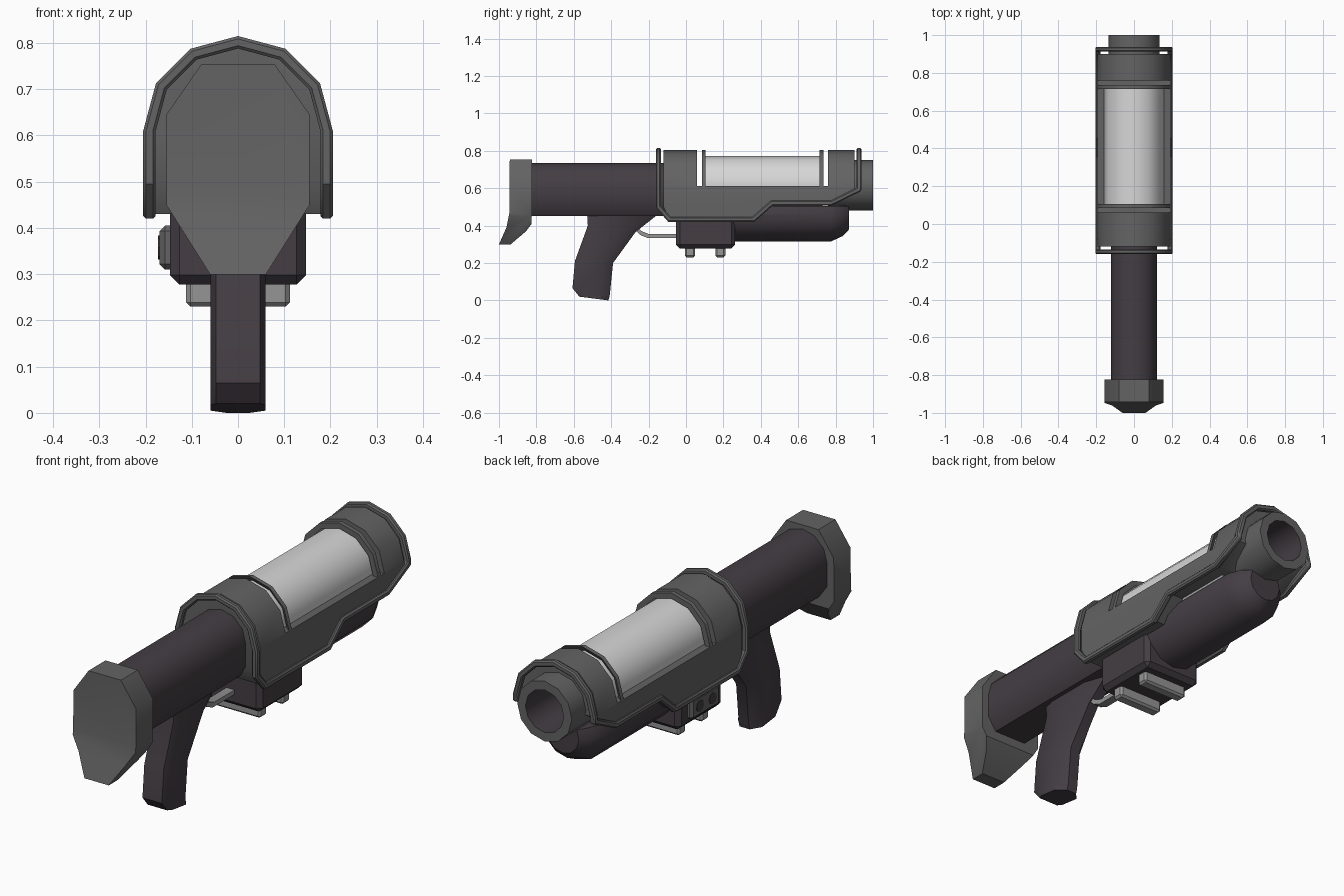
import bpy, bmesh, math

if "Cube" in bpy.data.objects:
    bpy.data.objects.remove(bpy.data.objects["Cube"])


def material(name, rgb):
    m = bpy.data.materials.new(name)
    m.diffuse_color = (*rgb, 1)
    m.use_nodes = True
    m.node_tree.nodes["Principled BSDF"].inputs["Base Color"].default_value = m.diffuse_color
    return m


GREY = material("mid grey", (0.125, 0.125, 0.125))
DARK = material("dark plum", (0.058, 0.048, 0.057))
GLASS = material("pale grey", (0.68, 0.68, 0.68))
METAL = material("light grey metal", (0.30, 0.30, 0.30))


def loft(name, rings, mat):
    """Solid through a list of equal-length rings, capped at both ends."""
    bm = bmesh.new()
    vs = [[bm.verts.new(p) for p in r] for r in rings]
    n = len(rings[0])
    for a, b in zip(vs, vs[1:]):
        for i in range(n):
            j = (i + 1) % n
            bm.faces.new((a[i], a[j], b[j], b[i]))
    bm.faces.new(vs[0])
    bm.faces.new(vs[-1])
    bmesh.ops.recalc_face_normals(bm, faces=bm.faces)
    me = bpy.data.meshes.new(name)
    bm.to_mesh(me)
    bm.free()
    me.materials.append(mat)
    ob = bpy.data.objects.new(name, me)
    bpy.context.collection.objects.link(ob)
    return ob


def along_y(name, xz, y0, y1, mat):
    return loft(name, [[(x, y, z) for x, z in xz] for y in (y0, y1)], mat)


def along_x(name, yz, x0, x1, mat):
    return loft(name, [[(x, y, z) for y, z in yz] for x in (x0, x1)], mat)


def lathe(name, profile, cz, mat, n=12):
    ang = [2 * math.pi * i / n for i in range(n)]
    return loft(name, [[(r * math.cos(a), y, cz + r * math.sin(a)) for a in ang]
                       for y, r in profile], mat)


def box(name, x0, x1, y0, y1, z0, z1, mat, bev=0):
    ob = along_y(name, [(x0, z0), (x1, z0), (x1, z1), (x0, z1)], y0, y1, mat)
    if bev:
        bevel(ob, bev)
    return ob


def apply(ob, mod):
    bpy.context.view_layer.objects.active = ob
    bpy.ops.object.modifier_apply(modifier=mod.name)


def bevel(ob, w):
    m = ob.modifiers.new("bevel", 'BEVEL')
    m.width, m.segments, m.limit_method = w, 1, 'ANGLE'
    m.angle_limit = math.radians(50)
    apply(ob, m)


def cut(ob, op, other):
    m = ob.modifiers.new("cut", 'BOOLEAN')
    m.operation, m.object, m.solver = op, other, 'EXACT'
    apply(ob, m)
    bpy.data.objects.remove(other)


def arch(r, cz, low):
    """Half 12-gon on top, given right-side points below, mirrored."""
    top = [(r * math.cos(math.radians(a)), cz + r * math.sin(math.radians(a)))
           for a in range(0, 181, 30)]
    return top + [(-x, z) for x, z in low] + low[::-1]


# Rear tube
along_y("rear_tube", arch(0.122, 0.613, [(0.122, 0.51), (0.08, 0.45)]), -0.84, -0.1, DARK)

# Shoulder stock: front outline crossed with side profile
half = [(0.08, 0.753), (0.155, 0.645), (0.155, 0.45), (0.06, 0.25)]
half[3] = (0.06, 0.299)
stock = along_y("shoulder_stock", half + [(-x, z) for x, z in half[::-1]], -1.1, -0.7, GREY)
cut(stock, 'INTERSECT', along_x("stock_side", [
    (-0.942, 0.8), (-0.822, 0.8), (-0.825, 0.41), (-0.855, 0.37), (-0.937, 0.3), (-0.94, 0.28),
    (-1.0, 0.28), (-1.0, 0.3), (-0.96, 0.39), (-0.944, 0.47)], -0.3, 0.3, GREY))

# Shroud body with window cut out of its top
shroud = along_y("shroud", arch(0.193, 0.61, [(0.193, 0.35)]), -0.3, 1.2, GREY)
cut(shroud, 'INTERSECT', along_x("shroud_side", [
    (-0.12, 0.9), (-0.12, 0.50), (-0.085, 0.43), (0.365, 0.43), (0.465, 0.52),
    (0.778, 0.52), (0.90, 0.595), (0.90, 0.9)], -0.4, 0.4, GREY))
window = lathe("window_cutter", [(0.06, 0.225), (0.105, 0.168), (0.715, 0.168), (0.76, 0.225)],
               0.61, GREY)
# straight sides of the opening, outside the chamfered ends
cut(window, 'UNION', box("window_mid", -0.3, 0.3, 0.105, 0.715, 0.5, 0.9, GREY))
cut(window, 'INTERSECT', box("window_top", -0.5, 0.5, 0, 1, 0.611, 1, GREY))
cut(shroud, 'DIFFERENCE', window)
cut(shroud, 'DIFFERENCE', lathe("bore_cutter", [(0.78, 0.12), (1.1, 0.12)], 0.615, GREY))

# Raised rim around the shroud edge
rim = along_y("shroud_rim", arch(0.205, 0.61, [(0.205, 0.35)]), -0.3, 1.2, GREY)
cut(rim, 'INTERSECT', along_x("rim_outer", [
    (-0.16, 0.9), (-0.16, 0.495), (-0.095, 0.42), (0.365, 0.42), (0.465, 0.508),
    (0.78, 0.508), (0.938, 0.585), (0.938, 0.9)], -0.4, 0.4, GREY))
cut(rim, 'DIFFERENCE', along_x("rim_inner", [
    (-0.135, 1), (-0.135, 0.505), (-0.083, 0.447), (0.355, 0.447), (0.455, 0.534),
    (0.775, 0.534), (0.912, 0.602), (0.912, 1)], -0.5, 0.5, GREY))
cut(rim, 'DIFFERENCE', along_y("rim_hollow", arch(0.178, 0.61, [(0.178, 0.3)]), -0.5, 1.4, GREY))
bevel(rim, 0.006)

# Pale canister behind the window
lathe("canister", [(0.09, 0.158), (0.73, 0.158)], 0.615, GLASS)

# Muzzle with dark bore
muzzle = lathe("muzzle", [(0.76, 0.135), (1, 0.135), (1, 0.095), (0.79, 0.095)], 0.615, GREY)
muzzle.data.materials.append(DARK)
for p in muzzle.data.polygons:
    c = p.center
    if 0.77 < c.y < 0.99 and math.hypot(c.x, c.z - 0.615) < 0.1:
        p.material_index = 1

# Lower barrel, flattened under the muzzle
barrel = lathe("lower_barrel", [(0.0, 0.145), (0.775, 0.145), (0.84, 0.115), (0.872, 0.08)],
               0.46, DARK)
for v in barrel.data.vertices:
    v.co.z = min(v.co.z, 0.505)

# Receiver box with side panel, dots and two light bars
box("receiver", -0.147, 0.147, -0.053, 0.262, 0.278, 0.46, DARK, 0.02)
box("side_panel", -0.17, -0.13, 0.0, 0.2, 0.31, 0.405, GREY, 0.012)
for i, y in enumerate((0.055, 0.145)):
    along_x(f"panel_dot_{i}", [(y + 0.026 * math.cos(a * math.pi / 4),
                                0.358 + 0.026 * math.sin(a * math.pi / 4)) for a in range(8)],
            -0.173, -0.165, DARK)
for i, y in enumerate((-0.005, 0.157)):
    box(f"lower_bar_{i}", -0.112, 0.112, y, y + 0.053, 0.23, 0.30, METAL, 0.009)

# Trigger guard
path = [(-0.30, 0.42), (-0.275, 0.378), (-0.245, 0.35), (-0.205, 0.334), (-0.03, 0.334)]
along_x("trigger_guard", path + [(y + 0.008, z + 0.02) for y, z in path[::-1]],
        -0.02, 0.02, METAL)

# Pistol grip: rings given by rear and front points
section = [(0, 0.048), (0.15, 0.06), (0.75, 0.06), (1, 0.025)]
section += [(t, -w) for t, w in section[::-1]]
grip = [((-0.57, 0.02), (-0.415, 0.0)), ((-0.607, 0.065), (-0.408, 0.025)),
        ((-0.594, 0.21), (-0.39, 0.20)), ((-0.525, 0.40), (-0.27, 0.365)),
        ((-0.53, 0.48), (-0.15, 0.46))]
loft("pistol_grip", [[(w, r[0] + t * (f[0] - r[0]), r[1] + t * (f[1] - r[1]))
                      for t, w in section] for r, f in grip], DARK)

# Smooth shading with sharp edges kept
for ob in bpy.context.collection.objects:
    ob.select_set(True)
    bpy.context.view_layer.objects.active = ob
bpy.ops.object.shade_smooth_by_angle(angle=math.radians(35))
